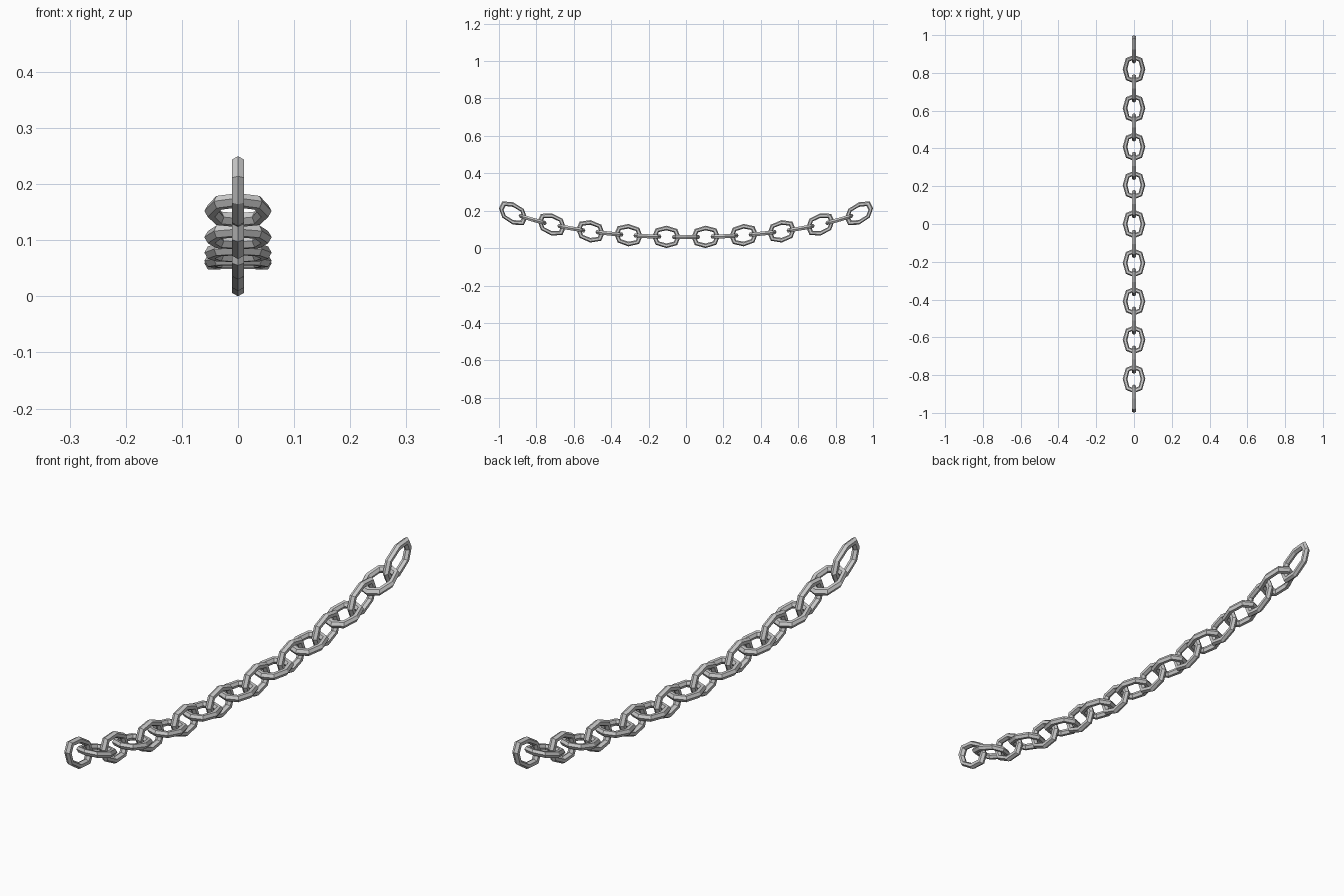
import bpy, bmesh
from math import cos, sin, pi

if "Cube" in bpy.data.objects:
    bpy.data.objects.remove(bpy.data.objects["Cube"])

R = 0.0125            # bar radius (six-sided bar)
BASE = 0.059          # height of the chain line at its lowest point

# eight-sided centre path of one link: (across, along)
PATH = [(0.0475, 0), (0.034, 0.049), (0, 0.0625), (-0.034, 0.049),
        (-0.0475, 0), (-0.034, -0.049), (0, -0.0625), (0.034, -0.049)]


def sag(y):
    return BASE + 0.105 * y**2 + 0.05 * y**4


def make_link(name, yc, upright):
    bm = bmesh.new()
    rings = []
    for k, (a, l) in enumerate(PATH):
        t = k * pi / 4
        ring = []
        for j in range(6):
            p = j * pi / 3
            across = a + R * cos(p) * cos(t)
            y = yc + l + R * cos(p) * sin(t)
            n = R * sin(p)
            x, z = (n, across) if upright else (across, n)
            # the whole chain is draped along the sag curve
            ring.append(bm.verts.new((x, y, z + sag(y))))
        rings.append(ring)
    for k in range(8):
        r0, r1 = rings[k], rings[(k + 1) % 8]
        for j in range(6):
            i = (j + 1) % 6
            bm.faces.new((r0[j], r1[j], r1[i], r0[i]))
    bmesh.ops.recalc_face_normals(bm, faces=bm.faces)
    me = bpy.data.meshes.new(name)
    bm.to_mesh(me)
    bm.free()
    bpy.context.collection.objects.link(bpy.data.objects.new(name, me))


# upright links
for i, y in enumerate((0.105, 0.308, 0.511, 0.718, 0.925)):
    for s in (-1, 1):
        make_link(f"upright_link_{i}_{'front' if s < 0 else 'back'}", s * y, True)

# flat links threaded between them
make_link("flat_link_middle", 0, False)
for i, y in enumerate((0.206, 0.409, 0.613, 0.82)):
    for s in (-1, 1):
        make_link(f"flat_link_{i}_{'front' if s < 0 else 'back'}", s * y, False)
